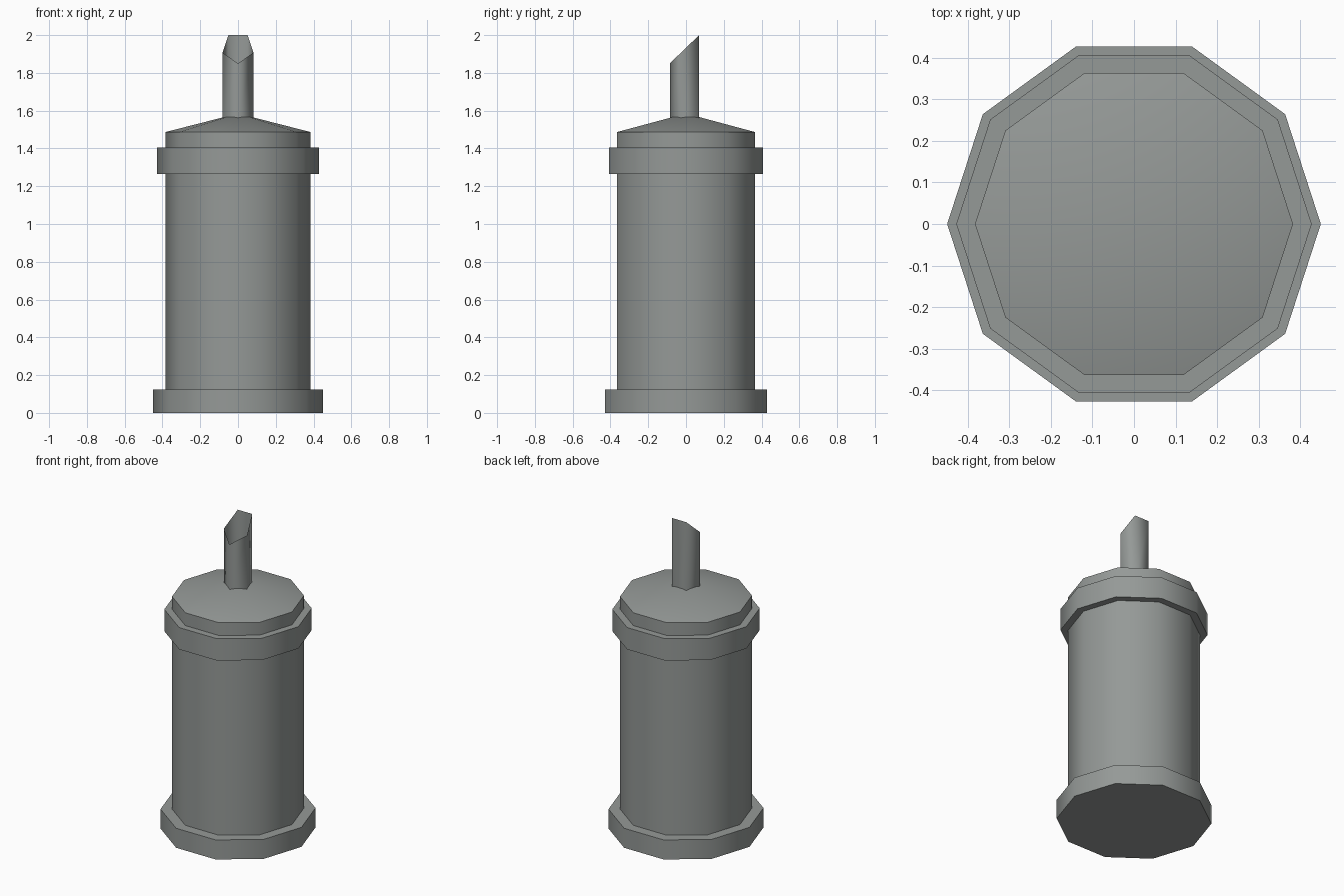
import bpy, bmesh, math

if "Cube" in bpy.data.objects:
    bpy.data.objects.remove(bpy.data.objects["Cube"])

metal = bpy.data.materials.new("grey_metal")
metal.diffuse_color = (0.30, 0.32, 0.31, 1)
metal.use_nodes = True
metal.node_tree.nodes["Principled BSDF"].inputs["Base Color"].default_value = metal.diffuse_color


def finish(name, bm, angle):
    bmesh.ops.recalc_face_normals(bm, faces=bm.faces)
    mesh = bpy.data.meshes.new(name)
    bm.to_mesh(mesh)
    bm.free()
    mesh.materials.append(metal)
    ob = bpy.data.objects.new(name, mesh)
    bpy.context.collection.objects.link(ob)
    bpy.ops.object.select_all(action='DESELECT')
    ob.select_set(True)
    bpy.context.view_layer.objects.active = ob
    bpy.ops.object.shade_smooth_by_angle(angle=math.radians(angle))
    return ob


def drum(name, r, z0, z1, apex=None):
    """Ten-sided cylinder, closed flat or with a shallow cone on top."""
    bm = bmesh.new()
    n = 10
    ang = [2 * math.pi * i / n for i in range(n)]
    low, high = [[bm.verts.new((r * math.cos(a), r * math.sin(a), z)) for a in ang]
                 for z in (z0, z1)]
    bm.faces.new(low[::-1])
    tip = bm.verts.new((0, 0, apex)) if apex else None
    for i in range(n):
        j = (i + 1) % n
        bm.faces.new((low[i], low[j], high[j], high[i]))
        if tip:
            bm.faces.new((high[i], high[j], tip))
    if not tip:
        bm.faces.new(high)
    return finish(name, bm, 50)


# Jar with conical lid, foot and collar
drum("jar_body", 0.383, 0.01, 1.487, 1.585)
drum("base_ring", 0.45, 0.0, 0.125)
drum("lid_collar", 0.428, 1.265, 1.405)

# Open five-sided spout with a slanted mouth
bm = bmesh.new()
r = 0.086
ang = [-math.pi / 2 + 2 * math.pi * i / 5 for i in range(5)]
pts = [(r * math.cos(a), r * math.sin(a)) for a in ang]
low = [bm.verts.new((x, y, 1.55)) for x, y in pts]
high = [bm.verts.new((x, y, 1.85 + 0.15 * (y + r) / (r * (1 + math.cos(math.pi / 5)))))
        for x, y in pts]
for i in range(5):
    j = (i + 1) % 5
    bm.faces.new((low[i], low[j], high[j], high[i]))
spout = finish("pouring_spout", bm, 80)
# open sheet: make sure the outside faces outward
for p in spout.data.polygons:
    if p.normal.x * p.center.x + p.normal.y * p.center.y < 0:
        p.flip()
